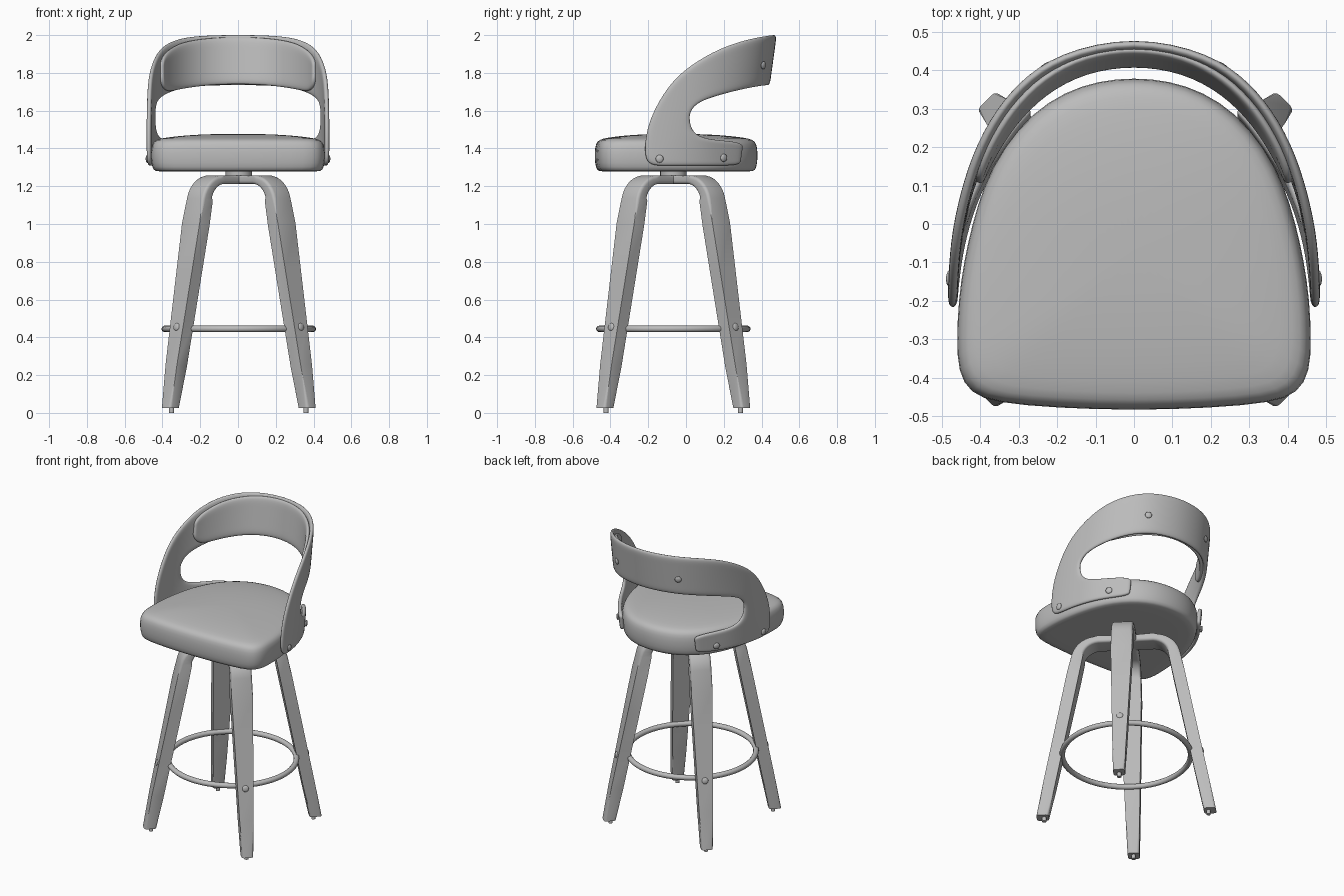
import bpy, bmesh, math
from mathutils import Vector, Matrix

if "Cube" in bpy.data.objects:
    bpy.data.objects.remove(bpy.data.objects["Cube"], do_unlink=True)

GREY = bpy.data.materials.new("warm_grey")
GREY.use_nodes = True
GREY.diffuse_color = (0.5, 0.5, 0.5, 1)
GREY.node_tree.nodes["Principled BSDF"].inputs["Base Color"].default_value = (0.5, 0.5, 0.5, 1)

BASE = Vector((0.004, -0.067, 0))   # centre of the leg frame
SLOPE = 0.196                       # outward lean of the legs


def finish(name, bm):
    bmesh.ops.recalc_face_normals(bm, faces=bm.faces)
    me = bpy.data.meshes.new(name)
    bm.to_mesh(me)
    bm.free()
    me.materials.append(GREY)
    ob = bpy.data.objects.new(name, me)
    bpy.context.collection.objects.link(ob)
    return ob


def smooth(ob, angle=40):
    bpy.ops.object.select_all(action="DESELECT")
    ob.select_set(True)
    bpy.context.view_layer.objects.active = ob
    bpy.ops.object.shade_smooth_by_angle(angle=math.radians(angle))


def skin(bm, rows, closed):
    """Bridge successive rows of points with quads."""
    vs = [[bm.verts.new(p) for p in row] for row in rows]
    n = len(vs[0])
    for a, b in zip(vs, vs[1:]):
        for i in range(n if closed else n - 1):
            j = (i + 1) % n
            bm.faces.new((a[i], a[j], b[j], b[i]))
    return vs


def cylinder(name, radius, z0, z1, x, y):
    bm = bmesh.new()
    bmesh.ops.create_cone(bm, cap_ends=True, segments=24, radius1=radius, radius2=radius,
                          depth=z1 - z0, matrix=Matrix.Translation((x, y, (z0 + z1) / 2)))
    smooth(finish(name, bm))


def bolt(name, pos, normal, radius=0.021):
    turn = Vector(normal).to_track_quat("Z", "Y").to_matrix().to_4x4()
    bm = bmesh.new()
    bmesh.ops.create_uvsphere(bm, u_segments=16, v_segments=8, radius=radius,
                              matrix=Matrix.Translation(pos) @ turn @ Matrix.Diagonal((1, 1, 0.4, 1)))
    smooth(finish(name, bm), 60)


# Cushioned seat: outline rings stacked from underside to crown
half = [(0, -0.484), (0.2, -0.478), (0.36, -0.464), (0.425, -0.44), (0.457, -0.385),
        (0.46, -0.3), (0.456, -0.2), (0.442, -0.1), (0.42, 0), (0.39, 0.1),
        (0.34, 0.2), (0.265, 0.287), (0.18, 0.343), (0.09, 0.372), (0, 0.38)]
outline = half + [(-x, y) for x, y in half[-2:0:-1]]
levels = [(0.5, 1.277), (0.93, 1.277), (0.975, 1.282), (1, 1.32), (1.005, 1.38), (0.99, 1.425),
          (0.95, 1.446), (0.85, 1.457), (0.6, 1.47), (0.3, 1.476)]
bm = bmesh.new()
rings = skin(bm, [[(x * s, BASE.y + (y - BASE.y) * s, z) for x, y in outline]
                  for s, z in levels], True)
for ring, z in ((rings[0], levels[0][1]), (rings[-1], 1.478)):
    hub = bm.verts.new((0, BASE.y, z))
    for i, v in enumerate(ring):
        bm.faces.new((v, ring[(i + 1) % len(ring)], hub))
seat = finish("seat_cushion", bm)
seat.modifiers.new("soft", "SUBSURF").levels = 1
smooth(seat, 60)

# Leaning, slightly squared ellipse that the backrest follows
A, B, CY, LEAN, POWER = 0.485, 0.645, -0.15, 0.15, 0.92


def shell_angle(y, z):
    s = (y + LEAN * (2 - z) - CY) / B
    return math.asin(min(1, max(0, s)) ** (1 / POWER))


def shell_normal(t):
    c, s = max(0, math.cos(t)), math.sin(t)
    return Vector((c ** (2 - POWER) / A, s ** (2 - POWER) / B, -0.2 * s)).normalized()


def shell_point(t, z, depth=0):
    c, s = max(0, math.cos(t)), math.sin(t)
    p = Vector((A * c ** POWER, CY + B * s ** POWER - LEAN * (2 - z), z))
    n = shell_normal(t)
    p -= Vector((n.x, n.y, 0)) * depth
    if t > math.pi / 2 - 0.001:
        p.x = 0
    return p


def shell_band(name, pairs, depth, thickness, cols):
    """Band on the surface between pairs of (angle, z), mirrored and thickened."""
    rows = []
    for (t0, z0), (t1, z1) in pairs:
        rows.append([shell_point(t0 + (t1 - t0) * k / cols, z0 + (z1 - z0) * k / cols, depth)
                     for k in range(cols + 1)])
    bm = bmesh.new()
    skin(bm, rows, False)
    mirrored = bmesh.ops.duplicate(bm, geom=bm.verts[:] + bm.edges[:] + bm.faces[:])["geom"]
    for v in mirrored:
        if isinstance(v, bmesh.types.BMVert):
            v.co.x *= -1
    bmesh.ops.remove_doubles(bm, verts=bm.verts, dist=0.0005)
    ob = finish(name, bm)
    # point the surface outward so it thickens toward the sitter
    f = max(ob.data.polygons, key=lambda p: p.center.y)
    if f.normal.y < 0:
        ob.data.flip_normals()
    sol = ob.modifiers.new("thickness", "SOLIDIFY")
    sol.thickness, sol.offset = thickness, -1
    ob.modifiers.new("soft", "SUBSURF").levels = 2
    smooth(ob, 60)


# Bent back shell: from the rear flange tip, round the arm, up to the centre back
edge_out = [(0.295, 1.325), (0.275, 1.308), (0.15, 1.307), (0.02, 1.307), (-0.1, 1.307),
            (-0.195, 1.307), (-0.222, 1.36), (-0.215, 1.47), (-0.183, 1.58), (-0.1, 1.725),
            (0, 1.825), (0.15, 1.915), (0.27, 1.96), (0.37, 1.985), (0.45, 1.998), (0.5, 2.002)]
edge_in = [(0.31, 1.415), (0.28, 1.437), (0.14, 1.445), (0.07, 1.465), (0.04, 1.495),
           (0.03, 1.52), (0.025, 1.545), (0.023, 1.57), (0.03, 1.6), (0.055, 1.63),
           (0.1, 1.655), (0.18, 1.68), (0.28, 1.705), (0.36, 1.721), (0.42, 1.73), (0.46, 1.732)]
shell_band("back_shell", [((shell_angle(*a), a[1]), (shell_angle(*b), b[1]))
                          for a, b in zip(edge_out, edge_in)], 0, 0.026, 5)

# Backrest pad on the inside of the shell
pad = [(26, 1.77, 1.85), (28, 1.725, 1.88), (34, 1.695, 1.915), (46, 1.708, 1.955),
       (60, 1.722, 1.975), (75, 1.733, 1.987), (90, 1.737, 1.99)]
shell_band("back_pad", [((math.radians(d), hi), (math.radians(d), lo)) for d, lo, hi in pad],
           0.022, 0.026, 4)

# Shell bolts on both sides
for part, y, z in (("front", -0.14, 1.345), ("rear", 0.2, 1.35), ("back", 0.41, 1.84)):
    t = shell_angle(y, z)
    for side, s in (("left", 1), ("right", -1)):
        p, n = shell_point(t, z), shell_normal(t)
        bolt(f"{part}_bolt_{side}", (p.x * s, p.y, p.z), (n.x * s, n.y, n.z))

# Bent legs: flat under the seat, a curve, then a tapering straight run
BEND, TOP, FOOT_R, FOOT_Z = 0.13, 1.234, 0.512, 0.027
lean = math.atan(SLOPE)


def leg_radius(z):
    return FOOT_R - SLOPE * (z - FOOT_Z)


bend_end = TOP - BEND + BEND * math.sin(lean)
bend_r = leg_radius(bend_end) - BEND * math.cos(lean)
path = [(0, TOP, 0, 0.045, 0.13)]
for i in range(9):
    a = (math.pi / 2 - lean) * i / 8
    path.append((bend_r + BEND * math.sin(a), TOP - BEND + BEND * math.cos(a), a,
                 0.045 + 0.027 * i / 8, 0.132))
for z in (1.0, 0.75, 0.5, 0.25, FOOT_Z):
    path.append((leg_radius(z), z, math.pi / 2 if z < 0.1 else math.pi / 2 - lean,
                 0.075, 0.07 + 0.062 * z))

for name, deg in (("back_left", 45), ("back_right", 135), ("front_right", 225), ("front_left", 315)):
    place = Matrix.Translation(BASE) @ Matrix.Rotation(math.radians(deg), 4, "Z")
    rows = []
    for r, z, tilt, thick, width in path:
        n = Vector((math.sin(tilt), 0, math.cos(tilt))) * thick / 2
        w = Vector((0, width / 2, 0))
        c = Vector((r, 0, z))
        rows.append([place @ p for p in (c + n + w, c + n - w, c - n - w, c - n + w)])
    bm = bmesh.new()
    vs = skin(bm, rows, True)
    bm.faces.new(vs[0])
    bm.faces.new(vs[-1])
    # round only the long edges so the ends stay flat
    long_edges = [e for e in bm.edges for k in range(4)
                  if any(set(e.verts) == {a[k], b[k]} for a, b in zip(vs, vs[1:]))]
    bmesh.ops.bevel(bm, geom=long_edges, offset=0.016, segments=3, profile=0.5, affect="EDGES")
    smooth(finish(f"{name}_leg", bm))
    foot = place @ Vector((0.503, 0, 0))
    cylinder(f"{name}_foot", 0.013, 0, 0.04, foot.x, foot.y)
    bolt(f"{name}_leg_bolt", place @ Vector((leg_radius(0.455) + 0.037, 0, 0.455)),
         place.to_3x3() @ Vector((1, 0, SLOPE)))

# Swivel between legs and seat
cylinder("swivel_plate", 0.07, 1.25, 1.28, BASE.x, BASE.y)
cylinder("swivel_hub", 0.05, 1.212, 1.25, BASE.x, BASE.y)

# Footrest ring
bpy.ops.mesh.primitive_torus_add(location=(BASE.x, BASE.y, 0.445), major_radius=0.392,
                                 minor_radius=0.017, major_segments=64, minor_segments=12)
ring = bpy.context.object
ring.name = "footrest_ring"
ring.data.materials.append(GREY)
smooth(ring, 60)
